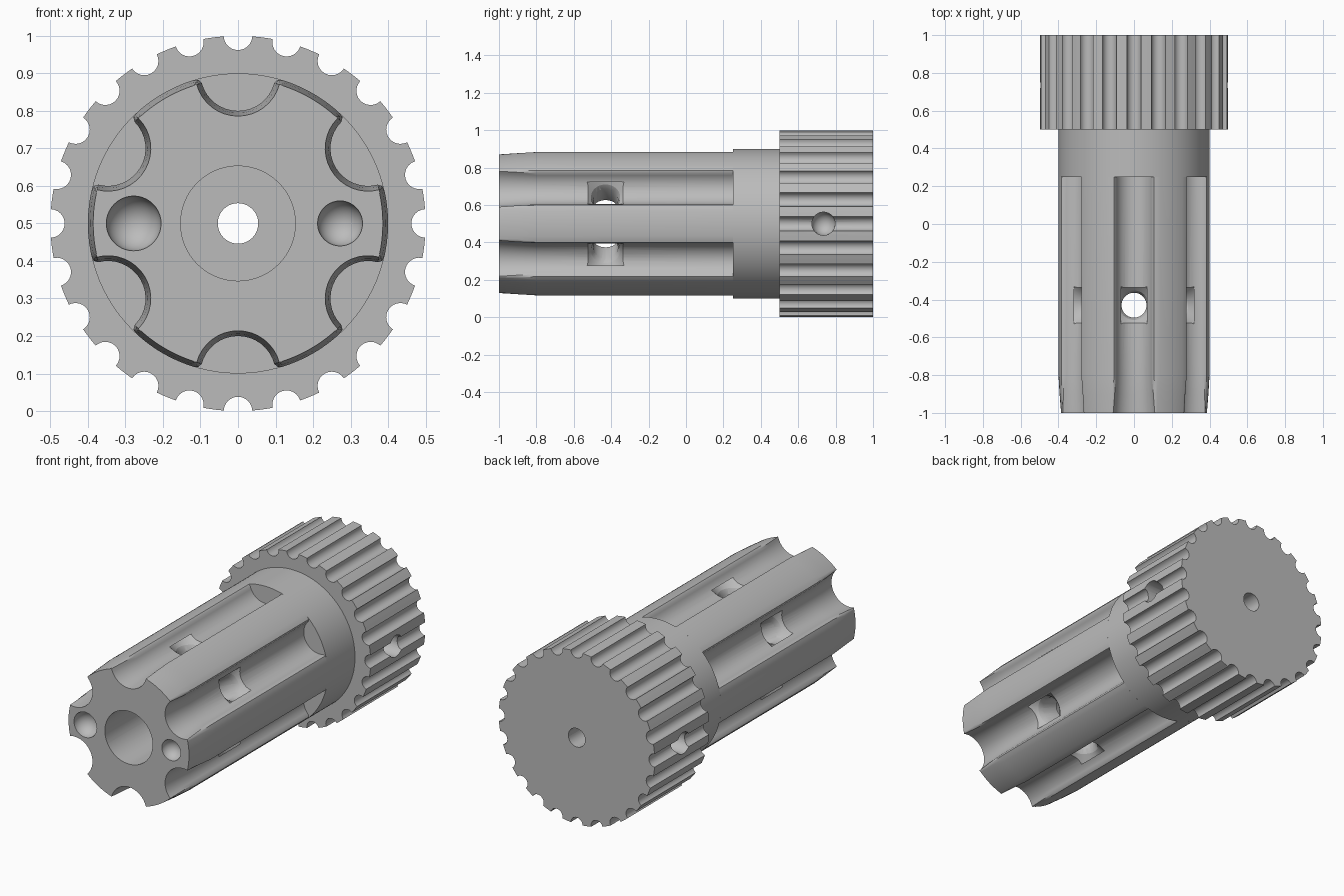
import bpy, bmesh, math
from math import sin, cos, pi, radians
from mathutils import Matrix, Vector

if "Cube" in bpy.data.objects:
    bpy.data.objects.remove(bpy.data.objects["Cube"])

AXIS_Z = 0.5
steel = bpy.data.materials.new("plain grey")
steel.use_nodes = True
GREY = (0.5, 0.5, 0.5, 1)
steel.diffuse_color = GREY
steel.node_tree.nodes["Principled BSDF"].inputs["Base Color"].default_value = GREY


def make_object(name, bm):
    bmesh.ops.recalc_face_normals(bm, faces=bm.faces[:])
    mesh = bpy.data.meshes.new(name)
    bm.to_mesh(mesh)
    bm.free()
    mesh.materials.append(steel)
    obj = bpy.data.objects.new(name, mesh)
    bpy.context.collection.objects.link(obj)
    return obj


def loft(name, sections):
    """Skin a list of (y, outline) sections along the long axis."""
    bm = bmesh.new()
    rings = [[bm.verts.new((x, y, z + AXIS_Z)) for x, z in outline]
             for y, outline in sections]
    for a, b in zip(rings, rings[1:]):
        for i in range(len(a)):
            j = (i + 1) % len(a)
            bm.faces.new((a[i], a[j], b[j], b[i]))
    bm.faces.new(rings[0])
    bm.faces.new(rings[-1])
    return make_object(name, bm)


def spin(outline, count):
    """Repeat an outline piece, drawn around +z, about the axis."""
    ring = []
    for k in range(count):
        a = 2 * pi * k / count
        ring += [(x * cos(a) + z * sin(a), z * cos(a) - x * sin(a)) for x, z in outline]
    return ring


def circle(radius, steps=96):
    return [(radius * sin(2 * pi * i / steps), radius * cos(2 * pi * i / steps))
            for i in range(steps)]


def shaft_outline(inset):
    """Six broad flutes with softened lips, between round lobes."""
    rim, groove, steps = 0.4 - inset, 0.1 + inset, 16
    piece = []
    for i in range(steps + 1):
        a = radians(195 + 150 * i / steps)
        piece.append((groove * cos(a), 0.4 + groove * sin(a)))
    lip = 0.106 + inset * 0.8
    piece = [(-lip, 0.383 - inset)] + piece + [(lip, 0.383 - inset)]
    for i in range(11):
        a = radians(18 + 24 * i / 10)
        piece.append((rim * sin(a), rim * cos(a)))
    return spin(piece, 6)


def head_outline():
    """Grip ring with 24 small scallops."""
    rim, groove, steps = 0.5, 0.038, 12
    piece = []
    for i in range(steps + 1):
        a = radians(182 + 176 * i / steps)
        piece.append((groove * cos(a), rim + groove * sin(a)))
    for i in range(4):
        a = radians(4.5 + 6 * i / 3)
        piece.append((rim * sin(a), rim * cos(a)))
    return spin(piece, 24)


def rod(bm, start, end, r1, r2, steps=40):
    """Straight or tapered round cutter between two points."""
    start, end = Vector(start), Vector(end)
    d = end - start
    turn = d.to_track_quat('Z', 'Y').to_matrix().to_4x4()
    bmesh.ops.create_cone(bm, cap_ends=True, segments=steps, radius1=r1, radius2=r2,
                          depth=d.length,
                          matrix=Matrix.Translation((start + end) / 2) @ turn)


def cut(obj, build):
    """Subtract the solid drawn by build(bm), then drop the cutter."""
    bm = bmesh.new()
    build(bm)
    tool = make_object("cutter", bm)
    tool.hide_render = True
    mod = obj.modifiers.new("cut", 'BOOLEAN')
    mod.operation, mod.solver, mod.object = 'DIFFERENCE', 'EXACT', tool
    bpy.context.view_layer.objects.active = obj
    bpy.ops.object.modifier_apply(modifier=mod.name)
    bpy.data.objects.remove(tool)


def bowl(x, y, radius):
    def build(bm):
        bmesh.ops.create_uvsphere(bm, u_segments=40, v_segments=20, radius=radius,
                                  matrix=Matrix.Translation((x, y, AXIS_Z)))
    return build


# Main parts
shaft = loft("fluted_shaft", [(-1, shaft_outline(0.014)), (-0.9, shaft_outline(0.006)),
                              (-0.8, shaft_outline(0)), (0.25, shaft_outline(0))])
collar = loft("collar", [(0.25, circle(0.4)), (0.5, circle(0.4))])
head = loft("scalloped_head", [(0.5, head_outline()), (1, head_outline())])

# Wide bore in the shaft, narrow bore through collar and head
cut(shaft, lambda bm: rod(bm, (0, -1.2, AXIS_Z), (0, 0.4, AXIS_Z), 0.153, 0.153, 64))
for part in (collar, head):
    cut(part, lambda bm: rod(bm, (0, 0, AXIS_Z), (0, 1.2, AXIS_Z), 0.054, 0.054))

# Flared radial holes, one in each flute
for k in range(6):
    a = 2 * pi * k / 6
    out = Vector((sin(a), 0, cos(a)))
    base = Vector((0, -0.43, AXIS_Z))
    cut(shaft, lambda bm: rod(bm, base + out * 0.05, base + out * 0.5, 0.066, 0.066))
    for lo, hi, r1, r2 in ((0.245, 0.285, 0.06, 0.08), (0.277, 0.327, 0.07, 0.12)):
        cut(shaft, lambda bm: rod(bm, base + out * lo, base + out * hi, r1, r2))

# Round sockets in the front face
cut(shaft, bowl(-0.278, -1, 0.073))
cut(shaft, bowl(0.272, -1, 0.06))

# Blind sockets on both sides of the head
for side in (-1, 1):
    cut(head, lambda bm: rod(bm, (side * 0.38, 0.735, AXIS_Z), (side * 0.6, 0.735, AXIS_Z),
                             0.062, 0.062))
    cut(head, bowl(side * 0.381, 0.735, 0.062))

# Smooth shading with crisp edges
for obj in bpy.context.view_layer.objects:
    obj.select_set(obj in (shaft, collar, head))
bpy.context.view_layer.objects.active = shaft
bpy.ops.object.shade_smooth_by_angle(angle=radians(30))
